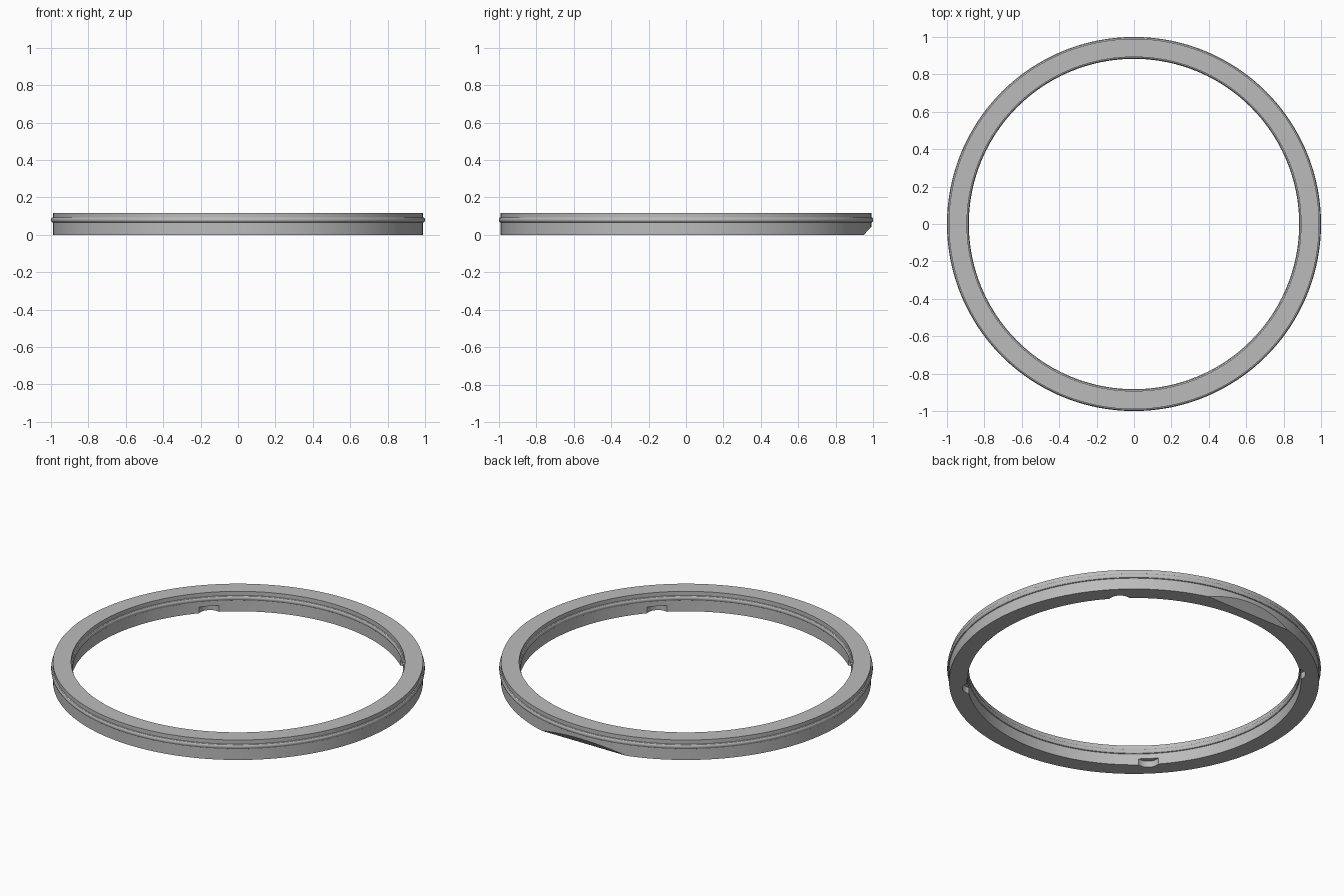
import bpy
import bmesh
from math import cos, sin, pi, radians

default = bpy.data.objects.get("Cube")
if default:
    bpy.data.objects.remove(default, do_unlink=True)

SEGMENTS = 192
OUTER, INNER, HEIGHT = 0.99, 0.893, 0.118
BEAD_Z, BEAD_HALF, BEAD_OUT = 0.08, 0.014, 0.01

grey = bpy.data.materials.new("plain grey")
grey.use_nodes = True
grey.diffuse_color = (0.5, 0.5, 0.5, 1)
grey.node_tree.nodes["Principled BSDF"].inputs["Base Color"].default_value = (0.5, 0.5, 0.5, 1)


def add_mesh(name, bm):
    bmesh.ops.recalc_face_normals(bm, faces=bm.faces)
    mesh = bpy.data.meshes.new(name)
    bm.to_mesh(mesh)
    bm.free()
    obj = bpy.data.objects.new(name, mesh)
    bpy.context.collection.objects.link(obj)
    obj.data.materials.append(grey)
    return obj


def wall(radius, side):
    """Wall profile from bottom to top with a half-round bead; side is +1 out, -1 in."""
    points = [(radius, 0)]
    for i in range(7):
        a = -pi / 2 + pi * i / 6
        points.append((radius + side * BEAD_OUT * cos(a), BEAD_Z + BEAD_HALF * sin(a)))
    return points + [(radius, HEIGHT)]


def cut(target, cutter):
    mod = target.modifiers.new("cut", 'BOOLEAN')
    mod.operation = 'DIFFERENCE'
    mod.solver = 'EXACT'
    mod.object = cutter
    bpy.context.view_layer.objects.active = target
    bpy.ops.object.modifier_apply(modifier=mod.name)
    bpy.data.objects.remove(cutter, do_unlink=True)


# Ring body with a bead on the outer and inner walls
profile = wall(OUTER, 1) + wall(INNER, -1)[::-1]
bm = bmesh.new()
loops = []
for s in range(SEGMENTS):
    a = 2 * pi * s / SEGMENTS
    loops.append([bm.verts.new((r * cos(a), r * sin(a), z)) for r, z in profile])
for s in range(SEGMENTS):
    here, there = loops[s], loops[(s + 1) % SEGMENTS]
    for i in range(len(profile)):
        j = (i + 1) % len(profile)
        bm.faces.new((here[i], there[i], there[j], here[j]))
ring = add_mesh("ring", bm)

# Slanted flat on the lower back edge
bm = bmesh.new()
section = [(0.941, -0.01), (1.006, 0.06), (1.1, 0.06), (1.1, -0.01)]
face = bm.faces.new([bm.verts.new((-0.5, y, z)) for y, z in section])
result = bmesh.ops.extrude_face_region(bm, geom=[face])
moved = [v for v in result["geom"] if isinstance(v, bmesh.types.BMVert)]
bmesh.ops.translate(bm, verts=moved, vec=(1, 0, 0))
cut(ring, add_mesh("flat_cutter", bm))

# Four rounded notches in the lower inner wall
for k in range(4):
    a = radians(45 + 90 * k)
    bm = bmesh.new()
    bmesh.ops.create_cone(bm, cap_ends=True, segments=48, radius1=0.062, radius2=0.062, depth=0.08)
    bmesh.ops.translate(bm, verts=bm.verts, vec=(0.86 * cos(a), 0.86 * sin(a), -0.003))
    cut(ring, add_mesh("notch_cutter", bm))

# Smooth walls with crisp edges
bpy.ops.object.select_all(action='DESELECT')
ring.select_set(True)
bpy.context.view_layer.objects.active = ring
bpy.ops.object.shade_smooth_by_angle(angle=radians(32))
